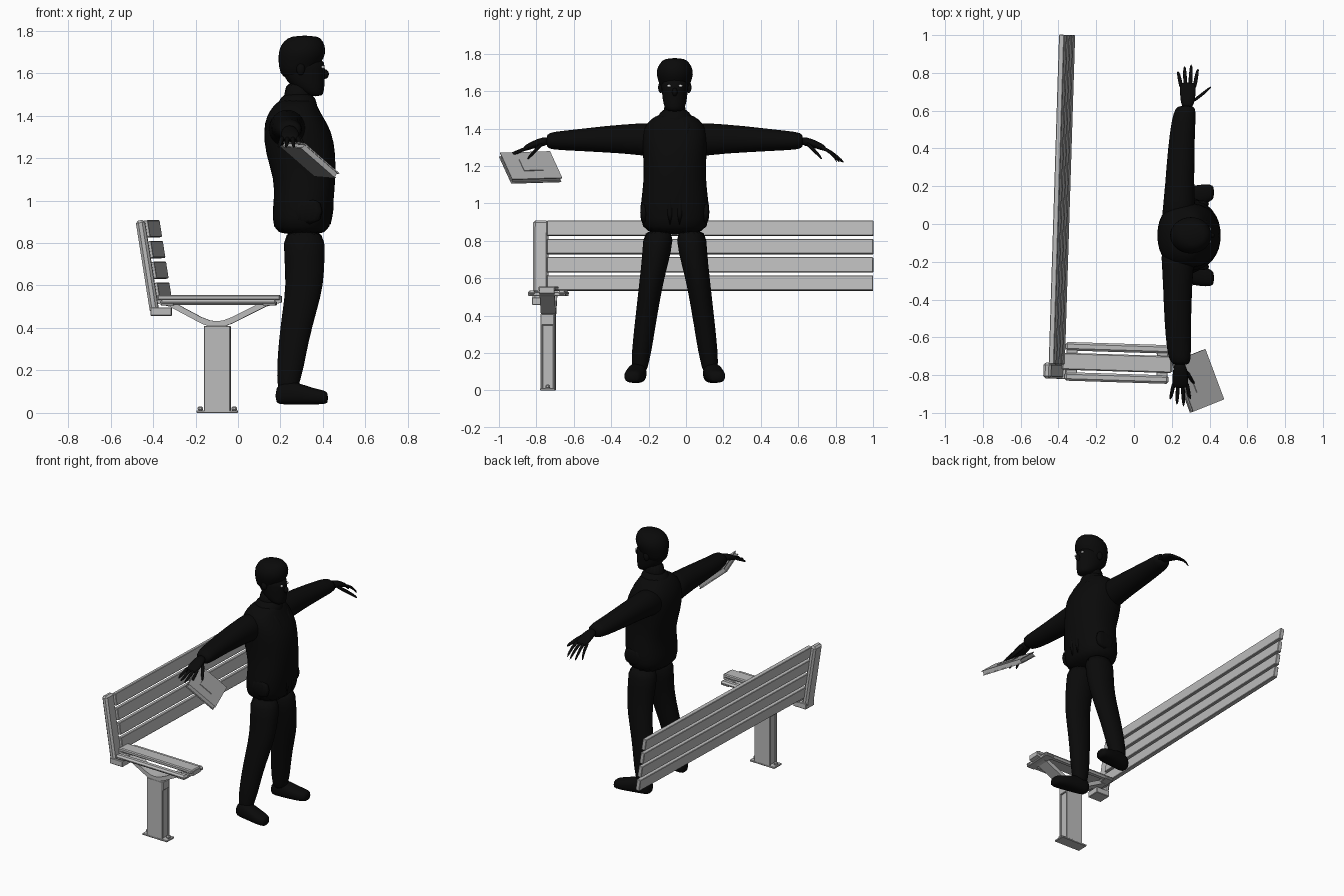
import bpy, bmesh, math
from mathutils import Matrix, Vector

cube = bpy.data.objects.get("Cube")
if cube:
    bpy.data.objects.remove(cube)


def material(name, value):
    mat = bpy.data.materials.new(name)
    mat.use_nodes = True
    colour = (value, value, value, 1)
    mat.diffuse_color = colour
    mat.node_tree.nodes["Principled BSDF"].inputs["Base Color"].default_value = colour
    return mat


BLACK = material("black_clothing", .003)
GREY = material("bench_grey", .5)
BOOK = material("book_grey", .42)
WHITE = material("eye_white", .7)

MID = -.06                       # the figure's centre line in y
PIVOT = Vector((-.1, -.735, 0))  # the bench is turned slightly about its post
TURN = (Matrix.Translation(PIVOT) @ Matrix.Rotation(math.radians(-1.8), 4, 'Z')
        @ Matrix.Translation(-PIVOT))


def finish(name, bm, mat, smooth=False):
    bmesh.ops.recalc_face_normals(bm, faces=bm.faces)
    mesh = bpy.data.meshes.new(name)
    bm.to_mesh(mesh)
    bm.free()
    mesh.materials.append(mat)
    for face in mesh.polygons:
        face.use_smooth = smooth
    obj = bpy.data.objects.new(name, mesh)
    bpy.context.collection.objects.link(obj)
    return obj


def loft(name, axis, rings, mat=BLACK, sides=16, power=1.0):
    """Smooth closed skin over oval rings (x, y, z, radius_a, radius_b)."""
    bm = bmesh.new()
    across = {'x': (1, 2), 'y': (0, 2), 'z': (0, 1)}[axis]
    loops = []
    for *centre, ra, rb in rings:
        loop = []
        for i in range(sides):
            angle = math.tau * i / sides
            point = Vector(centre)
            for k, r, t in zip(across, (ra, rb), (math.cos(angle), math.sin(angle))):
                point[k] += 1.025 * r * math.copysign(abs(t) ** power, t)
            loop.append(bm.verts.new(point))
        loops.append(loop)
    for low, high in zip(loops, loops[1:]):
        for i in range(sides):
            j = (i + 1) % sides
            bm.faces.new((low[i], low[j], high[j], high[i]))
    bm.faces.new(loops[0])
    bm.faces.new(loops[-1])
    obj = finish(name, bm, mat, True)
    obj.modifiers.new("smooth_skin", 'SUBSURF').levels = 1
    return obj


def box(name, centre, size, mat=GREY, frame=TURN, lean=0.0, bevel=.003):
    bm = bmesh.new()
    place = (frame @ Matrix.Translation(centre) @ Matrix.Rotation(lean, 4, 'Y')
             @ Matrix.Diagonal((*size, 1)))
    bmesh.ops.create_cube(bm, size=1, matrix=place)
    obj = finish(name, bm, mat)
    if bevel:
        obj.modifiers.new("soft_edges", 'BEVEL').width = bevel
    return obj


def ball(name, centre, radii, mat=BLACK):
    bm = bmesh.new()
    place = Matrix.Translation(centre) @ Matrix.Diagonal((*radii, 1))
    bmesh.ops.create_uvsphere(bm, u_segments=16, v_segments=10, radius=1, matrix=place)
    return finish(name, bm, mat, True)


# Jacket, collar and neck
jacket = [(.30, .83, .125, .165), (.30, .92, .14, .182), (.31, 1.0, .14, .182),
          (.315, 1.1, .143, .166), (.295, 1.22, .165, .165), (.28, 1.33, .16, .175),
          (.265, 1.4, .13, .17), (.27, 1.45, .1, .13), (.28, 1.48, .075, .08)]
loft("jacket", 'z', [(x, MID, z, a, b) for x, z, a, b in jacket], power=.85)
loft("collar", 'z', [(.27, MID, 1.4, .115, .13), (.28, MID, 1.46, .09, .09),
                     (.285, MID, 1.51, .072, .07)])
loft("neck", 'z', [(.28, MID, 1.4, .07, .065), (.285, MID, 1.58, .07, .062)])

# Head with beard, hair, nose
head = [(.367, 1.49, .03, .04), (.345, 1.515, .06, .056), (.318, 1.56, .09, .066),
        (.305, 1.62, .105, .07), (.3, 1.68, .105, .08)]
loft("head", 'z', [(x, MID, z, a, b) for x, z, a, b in head])
hair = [(.28, 1.57, .075, .06), (.283, 1.63, .09, .078), (.298, 1.67, .108, .094),
        (.303, 1.71, .11, .1), (.308, 1.75, .095, .08), (.315, 1.778, .06, .05)]
loft("hair", 'z', [(x, MID, z, a, b) for x, z, a, b in hair])
ball("nose", (.41, MID, 1.595), (.018, .014, .022))

for side, label in ((1, "left"), (-1, "right")):
    def at(d):
        return MID + side * d

    # Face details and jacket front
    ball(label + "_eye", (.4, at(.031), 1.628), (.008, .011, .007), WHITE)
    ball(label + "_ear", (.295, at(.075), 1.62), (.02, .014, .03))
    loft(label + "_jacket_edge", 'z',
         [(.345, at(.07), 1.45, .02, .022), (.405, at(.05), 1.36, .018, .025),
          (.44, at(.03), 1.24, .02, .02), (.435, at(.025), .86, .015, .02)], sides=8)
    loft(label + "_pocket", 'z', [(.33, at(.165), .88, .07, .018),
                                  (.33, at(.168), 1.02, .07, .02)], power=.6)

    # Trouser leg and shoe
    leg = [(.31, .085, .87, .1, .085), (.313, .095, .74, .095, .076),
           (.315, .122, .6, .088, .065), (.29, .14, .48, .08, .06),
           (.262, .16, .34, .07, .056), (.245, .178, .2, .062, .052),
           (.238, .185, .15, .052, .045), (.235, .19, .09, .045, .04)]
    loft(label + "_leg", 'z', [(x, at(d), z, a, b) for x, d, z, a, b in leg])
    shoe = [(.175, .192, .08, .035, .035), (.21, .195, .095, .046, .055),
            (.28, .205, .092, .05, .052), (.35, .215, .078, .054, .038),
            (.405, .225, .074, .046, .033), (.425, .227, .07, .03, .024)]
    loft(label + "_shoe", 'x', [(x, at(d), z, a, b) for x, d, z, a, b in shoe], power=.8)

    # Sleeve and palm
    skew = .02 * side
    sleeve = [(.235, .05, 1.33, .1, .1), (.235, .17, 1.345, .08, .085),
              (.238, .38, 1.343, .073, .07), (.245, .55, 1.337, .066, .055),
              (.255, .65, 1.335, .06, .048), (.262, .69, 1.333, .045, .036)]
    loft(label + "_sleeve", 'y',
         [(x + skew * d, at(d), z, a, b) for x, d, z, a, b in sleeve])
    loft(label + "_palm", 'y',
         [(.262 + skew, at(.67), 1.335, .03, .025), (.265 + skew, at(.73), 1.325, .04, .023),
          (.265 + skew, at(.79), 1.3, .044, .018), (.265 + skew, at(.81), 1.29, .035, .012)])

    # Fingers and thumb
    for i, reach in enumerate((.87, .9, .91, .885)):
        spread = i - 1.5
        start = .265 + skew + .022 * spread
        drop = .065 if side > 0 else .03
        loft(f"{label}_finger_{i + 1}", 'y',
             [(start, at(.77), 1.305, .012, .012),
              (start + .008 * spread, at(.84), 1.275, .011, .011),
              (start + .014 * spread, at(reach), 1.28 - drop, .007, .007)], sides=8)
    out = .11 if side > 0 else .06
    loft(label + "_thumb", 'y',
         [(.28 + skew, at(.7), 1.325, .015, .015),
          (.28 + skew + out * .6, at(.75), 1.28, .014, .014),
          (.28 + skew + out, at(.79), 1.235, .008, .01)], sides=8)

# Book held in the right hand
corner = Vector((.22, -.725, 1.275))
along = Vector((.09, -.27, 0))
down = Vector((.163, .065, -.142))
u, v = down.normalized(), along.normalized()
w = v.cross(u).normalized()
v = w.cross(u)
book_frame = Matrix((u, v, w)).transposed().to_4x4()
book_frame.translation = corner + (along + down) / 2
for name, depth, thick, inset in (("book_front_cover", -.003, .006, 0),
                                  ("book_pages", -.015, .02, .012),
                                  ("book_back_cover", -.028, .006, 0)):
    box(name, (0, 0, depth), (down.length - inset, along.length - inset, thick),
        BOOK, book_frame, bevel=0)
box("book_label", (0, 0, .002), (.095, .11, .005), BOOK, book_frame, bevel=0)

# Backrest slats and end post
LEAN = -.157
for i in range(4):
    z = .866 - .0977 * i
    box(f"back_slat_{i + 1}", (-.438 + (.907 - z) * .157, .12, z), (.028, 1.745, .08), lean=LEAN)
box("back_post", (-.425, -.787, .69), (.042, .083, .44), lean=LEAN, bevel=.012)
box("back_post_foot", (-.36, -.785, .477), (.1, .09, .04))

# Seat rail with side bars
box("seat_rail", (-.09, -.735, .543), (.58, .09, .026), bevel=.006)
for side in (-1, 1):
    box("seat_side_bar", (-.09, -.735 + .08 * side, .52), (.55, .045, .026), bevel=.011)
for x in (-.33, .15):
    box("seat_cross_bar", (x, -.735, .515), (.06, .2, .02))

# Curved forked bracket under the seat
path = [(-.38, .53), (-.32, .515), (-.17, .435), (-.13, .42), (-.1, .417),
        (-.07, .42), (-.03, .435), (.13, .515), (.205, .535)]
outline = [(x, z + .015) for x, z in path] + [(x, z - .015) for x, z in reversed(path)]
bm = bmesh.new()
face = bm.faces.new([bm.verts.new((x, -.775, z)) for x, z in outline])
sweep = bmesh.ops.extrude_face_region(bm, geom=[face])
bmesh.ops.translate(bm, vec=(0, .08, 0),
                    verts=[g for g in sweep["geom"] if isinstance(g, bmesh.types.BMVert)])
bm.transform(TURN)
finish("seat_bracket", bm, GREY)

# Channelled post with base plate and bolts
box("post_core", (-.0975, -.737, .2), (.105, .06, .4))
for side in (-1, 1):
    box("post_side_plate", (-.0975, -.737 + .034 * side, .205), (.125, .01, .41))
box("post_cap", (-.0975, -.737, .378), (.125, .068, .06))
box("base_plate", (-.0975, -.737, .006), (.195, .08, .012))
for side in (-1, 1):
    box("base_bolt", (-.0975 + .08 * side, -.737, .02), (.024, .024, .022), bevel=.006)
